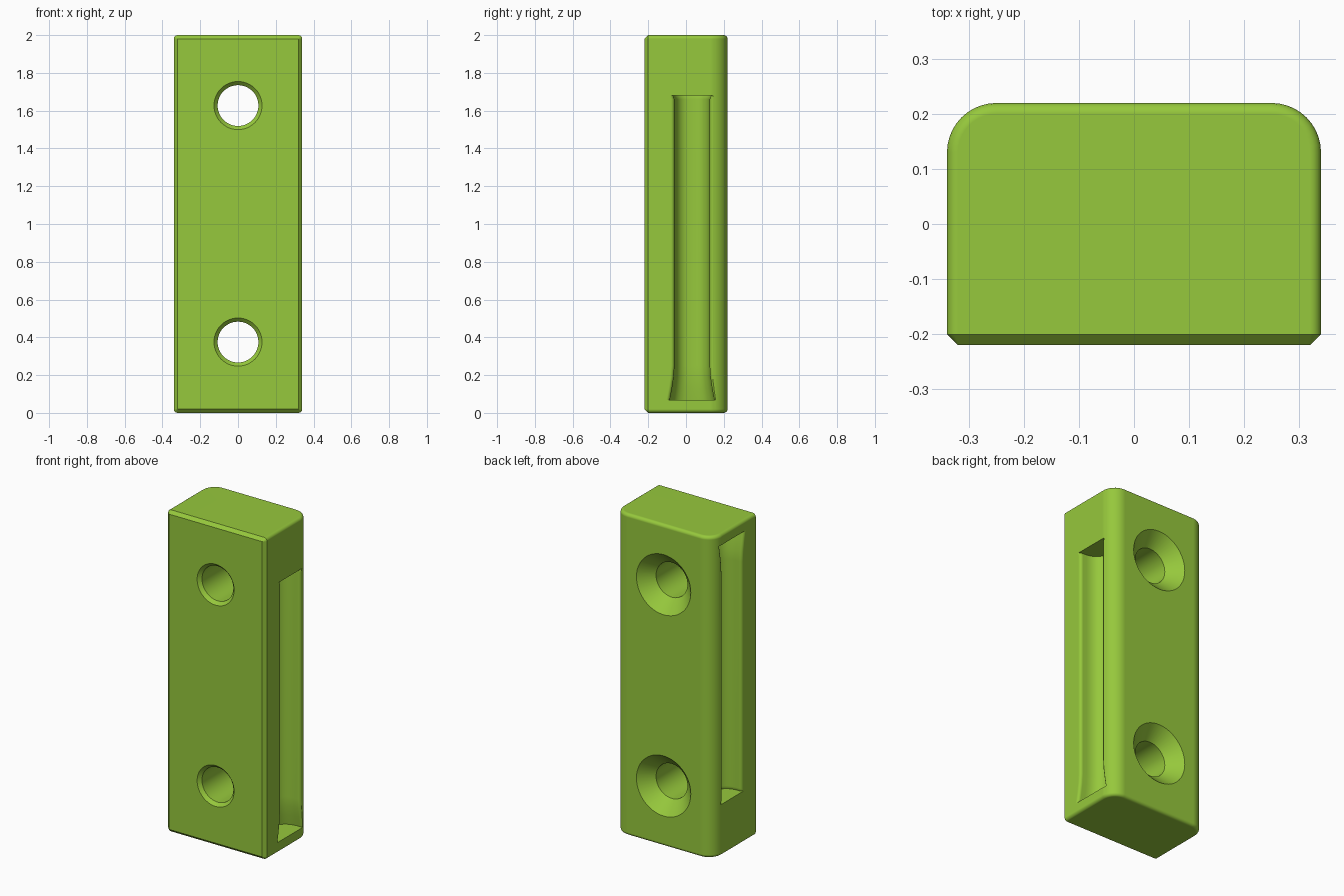
import bpy, bmesh
from math import sin, cos, pi, copysign, radians
from mathutils import Matrix

if "Cube" in bpy.data.objects:
    bpy.data.objects.remove(bpy.data.objects["Cube"])


def loft(name, rings):
    """Closed solid skinned through equal-sized rings of points."""
    bm = bmesh.new()
    loops = [[bm.verts.new(p) for p in ring] for ring in rings]
    n = len(loops[0])
    for a, b in zip(loops, loops[1:]):
        for i in range(n):
            j = (i + 1) % n
            bm.faces.new((a[i], a[j], b[j], b[i]))
    bm.faces.new(loops[0])
    bm.faces.new(loops[-1])
    bmesh.ops.recalc_face_normals(bm, faces=bm.faces)
    return finish(name, bm)


def finish(name, bm):
    me = bpy.data.meshes.new(name)
    bm.to_mesh(me)
    bm.free()
    ob = bpy.data.objects.new(name, me)
    bpy.context.collection.objects.link(ob)
    return ob


def bevel(bm, test, offset, segments):
    edges = [e for e in bm.edges if test(*(v.co for v in e.verts))]
    bmesh.ops.bevel(bm, geom=edges, offset=offset, segments=segments,
                    profile=0.5, affect='EDGES', clamp_overlap=False)


def same(a, b, axis, value):
    return abs(a[axis] - value) < 1e-4 and abs(b[axis] - value) < 1e-4


# Block: round back corners, softened ends, chamfered front
W, D, H = 0.34, 0.22, 2.0
bm = bmesh.new()
bmesh.ops.create_cube(bm, size=1, matrix=Matrix.Translation((0, 0, H / 2))
                      @ Matrix.Diagonal((2 * W, 2 * D, H, 1)))
bevel(bm, lambda a, b: same(a, b, 1, D) and abs(a.z - b.z) > 1, 0.09, 10)
bevel(bm, lambda a, b: (same(a, b, 2, 0) or same(a, b, 2, H))
      and not same(a, b, 1, -D), 0.02, 4)
bevel(bm, lambda a, b: same(a, b, 1, -D), 0.0195, 1)
bmesh.ops.recalc_face_normals(bm, faces=bm.faces)
body = finish("block", bm)


# Screw holes: small front chamfer, straight bore, 45 degree back countersink
def screw_hole(z):
    prof = [(-0.23, 0.137), (-0.20, 0.108), (0.14, 0.108), (0.23, 0.197)]
    return loft("screw_hole_cutter", [
        [(r * cos(2 * pi * i / 48), y, z + r * sin(2 * pi * i / 48))
         for i in range(48)] for y, r in prof])


# Side pockets: trough with rounded lips, flared at the end near the block's edge
def pocket_ring(z, w, d, n=20, lip=0.018, yc=0.032):
    half = [(0.42, w)]
    for i in range(5):
        t = pi / 2 * i / 4
        half.append((W - lip + lip * cos(t), w - lip * sin(t)))
    arc = []
    for i in range(1, n):
        t = pi * i / n
        c, s = cos(t), sin(t)
        arc.append((W - lip - (d - lip) * s ** 0.8,
                    (w - lip) * copysign(abs(c) ** 0.8, c)))
    pts = half + arc + [(x, -y) for x, y in reversed(half)]
    return [(x, yc + y, z) for x, y in pts]


def pocket(flip):
    rings = [pocket_ring(*p) for p in
             [(0.067, 0.136, 0.145), (0.13, 0.124, 0.137), (0.19, 0.115, 0.132),
              (0.25, 0.111, 0.13), (1.66, 0.111, 0.13), (1.68, 0.119, 0.134)]]
    if flip:
        rings = [[(-x, y, H - z) for x, y, z in r] for r in rings]
    return loft("pocket_cutter", rings)


cutters = [screw_hole(0.375), screw_hole(1.627), pocket(False), pocket(True)]
for c in cutters:
    c.hide_render = True
    m = body.modifiers.new(c.name, 'BOOLEAN')
    m.operation, m.solver, m.object = 'DIFFERENCE', 'EXACT', c

# Bake the cuts and drop the cutters
deps = bpy.context.evaluated_depsgraph_get()
mesh = bpy.data.meshes.new_from_object(body.evaluated_get(deps))
body.modifiers.clear()
body.data = mesh
for c in cutters:
    bpy.data.objects.remove(c)

# Green finish, smooth fillets with flat faces kept flat
mat = bpy.data.materials.new("green")
mat.diffuse_color = (0.305, 0.578, 0.045, 1)
mat.use_nodes = True
mat.node_tree.nodes["Principled BSDF"].inputs["Base Color"].default_value = mat.diffuse_color
mesh.materials.clear()
mesh.materials.append(mat)
bpy.context.view_layer.objects.active = body
body.select_set(True)
bpy.ops.object.shade_smooth_by_angle(angle=radians(28))
wn = body.modifiers.new("flat_face_normals", 'WEIGHTED_NORMAL')
wn.keep_sharp = True
